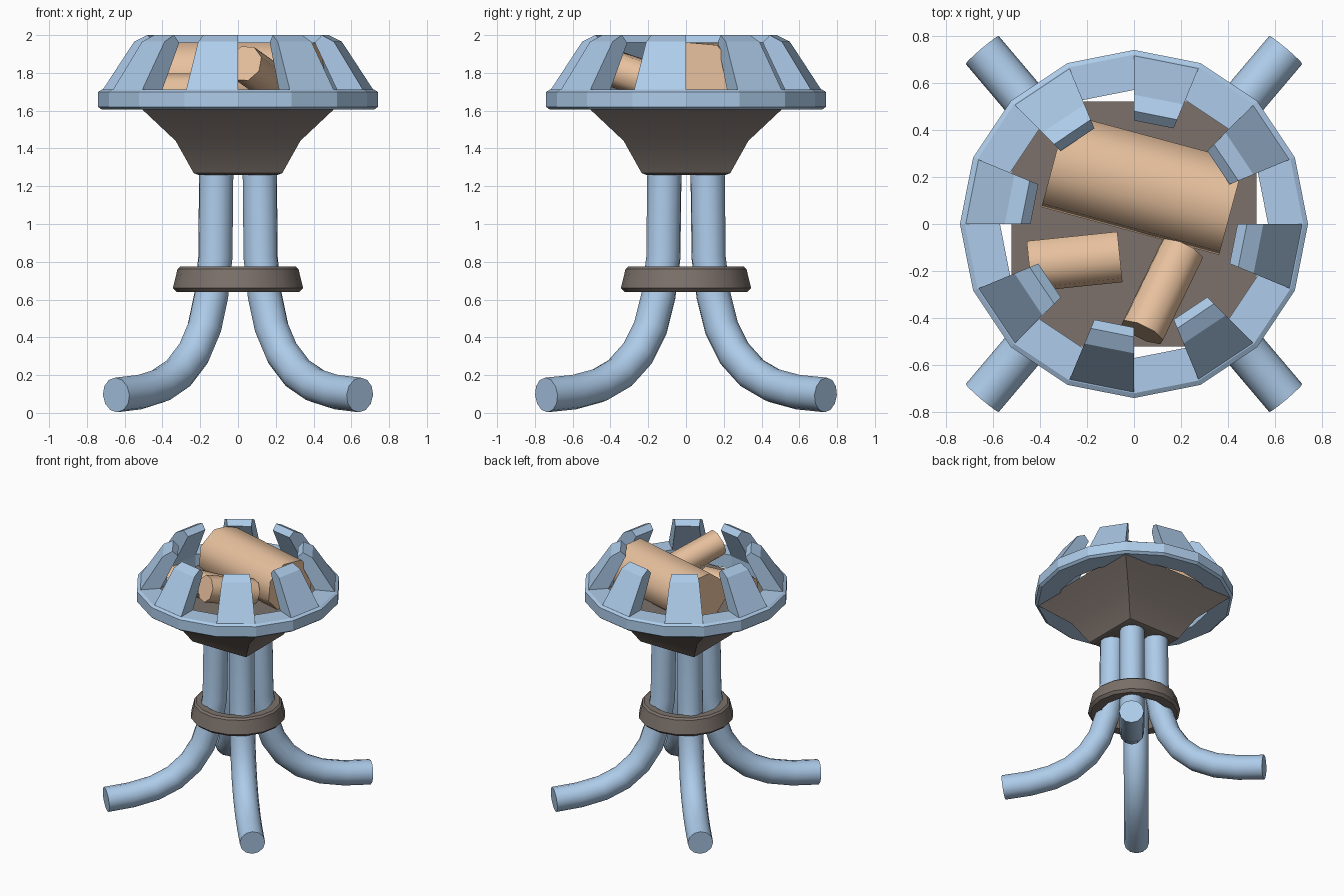
import bpy, bmesh, math
from mathutils import Vector, Matrix

if "Cube" in bpy.data.objects:
    bpy.data.objects.remove(bpy.data.objects["Cube"])


def material(name, rgb):
    m = bpy.data.materials.new(name)
    m.diffuse_color = (*rgb, 1)
    m.use_nodes = True
    m.node_tree.nodes["Principled BSDF"].inputs["Base Color"].default_value = m.diffuse_color
    return m


STEEL = material("blue_steel", (0.42, 0.60, 0.82))
DARK = material("dark_iron", (0.20, 0.165, 0.145))
WOOD = material("wood", (0.80, 0.53, 0.34))


def finish(bm, name, mat, smooth=None):
    bmesh.ops.recalc_face_normals(bm, faces=bm.faces)
    me = bpy.data.meshes.new(name)
    bm.to_mesh(me)
    bm.free()
    ob = bpy.data.objects.new(name, me)
    bpy.context.collection.objects.link(ob)
    me.materials.append(mat)
    if smooth:
        bpy.ops.object.select_all(action='DESELECT')
        ob.select_set(True)
        bpy.context.view_layer.objects.active = ob
        bpy.ops.object.shade_smooth_by_angle(angle=math.radians(smooth))
    return ob


def skin(bm, rings, wrap=False):
    """Join closed loops of points with quads; cap both ends or wrap round."""
    vs = [[bm.verts.new(p) for p in r] for r in rings]
    n = len(vs[0])
    for i in range(len(vs) if wrap else len(vs) - 1):
        a, b = vs[i], vs[(i + 1) % len(vs)]
        for j in range(n):
            k = (j + 1) % n
            bm.faces.new((a[j], a[k], b[k], b[j]))
    if not wrap:
        bm.faces.new(vs[0])
        bm.faces.new(vs[-1])


def circle(r, z, n, start=0.0):
    return [(r * math.cos(start + math.tau * i / n),
             r * math.sin(start + math.tau * i / n), z) for i in range(n)]


def section(profile, a):
    return [(r * math.cos(a), r * math.sin(a), z) for r, z in profile]


# Four bent tube legs
path = [(0.115, 1.30), (0.12, 0.82), (0.142, 0.62), (0.178, 0.45), (0.235, 0.315),
        (0.315, 0.21), (0.41, 0.145), (0.52, 0.11), (0.645, 0.095)]
for name, sx, sy in (("front_right", 1, -1), ("front_left", -1, -1),
                     ("back_right", 1, 1), ("back_left", -1, 1)):
    pts = [Vector((sx * x, sy * (0.12 + (x - 0.12) * 1.18), z)) for x, z in path]
    side = Vector((-sy * 1.18, sx, 0)).normalized()
    rings = []
    for i, p in enumerate(pts):
        t = (pts[min(i + 1, len(pts) - 1)] - pts[max(i - 1, 0)]).normalized()
        up = side.cross(t)
        rings.append([p + 0.092 * (side * math.cos(a) + up * math.sin(a))
                      for a in (math.tau * k / 12 for k in range(12))])
    bm = bmesh.new()
    skin(bm, rings)
    finish(bm, name + "_leg", STEEL, 40)

# Collar binding the legs
collar = [(0.25, 0.64), (0.325, 0.64), (0.345, 0.66), (0.32, 0.762), (0.305, 0.775), (0.25, 0.775)]
bm = bmesh.new()
skin(bm, [section(collar, math.tau * i / 16) for i in range(16)], wrap=True)
finish(bm, "leg_collar", DARK, 30)

# Square fire pan
bm = bmesh.new()
skin(bm, [circle(h * math.sqrt(2), z, 4, math.pi / 4) for h, z in
          ((0.21, 1.26), (0.235, 1.27), (0.33, 1.44), (0.50, 1.60), (0.52, 1.62))])
finish(bm, "fire_pan", DARK, 30)

# Sixteen-sided rim
rim = [(0.57, 1.605), (0.72, 1.605), (0.74, 1.62), (0.74, 1.70), (0.72, 1.712), (0.57, 1.712)]
bm = bmesh.new()
skin(bm, [section(rim, math.tau * i / 16) for i in range(16)], wrap=True)
finish(bm, "rim", STEEL)

# Eight teeth on alternate rim segments
tooth = [(0.57, 1.705), (0.72, 1.705), (0.55, 1.965), (0.48, 2.0), (0.44, 1.96)]
step = math.tau / 16
for i in range(8):
    bm = bmesh.new()
    skin(bm, [section(tooth, (2 * i - 1) * step), section(tooth, 2 * i * step)])
    finish(bm, f"rim_tooth_{i + 1}", STEEL)


# Logs, faceted and lying at different angles
def log(name, a, b, width, height, roll, n):
    a, b = Vector(a), Vector(b)
    t = (b - a).normalized()
    side = Vector((-t.y, t.x, 0)).normalized()
    up = t.cross(side)
    rings = [[p + side * width / 2 * math.cos(k * math.tau / n + roll)
              + up * height / 2 * math.sin(k * math.tau / n + roll)
              for k in range(n)] for p in (a, b)]
    bm = bmesh.new()
    skin(bm, rings)
    finish(bm, name, WOOD, 48)


log("large_log", (-0.34, 0.27, 1.77), (0.415, 0.067, 1.77), 0.43, 0.40, 0.3, 8)
log("raised_log", (0.205, -0.11, 1.73), (0.035, -0.46, 1.85), 0.20, 0.20, 0.35, 8)
log("small_log", (-0.445, -0.18, 1.70), (-0.06, -0.14, 1.70), 0.22, 0.20, 0.2, 8)
